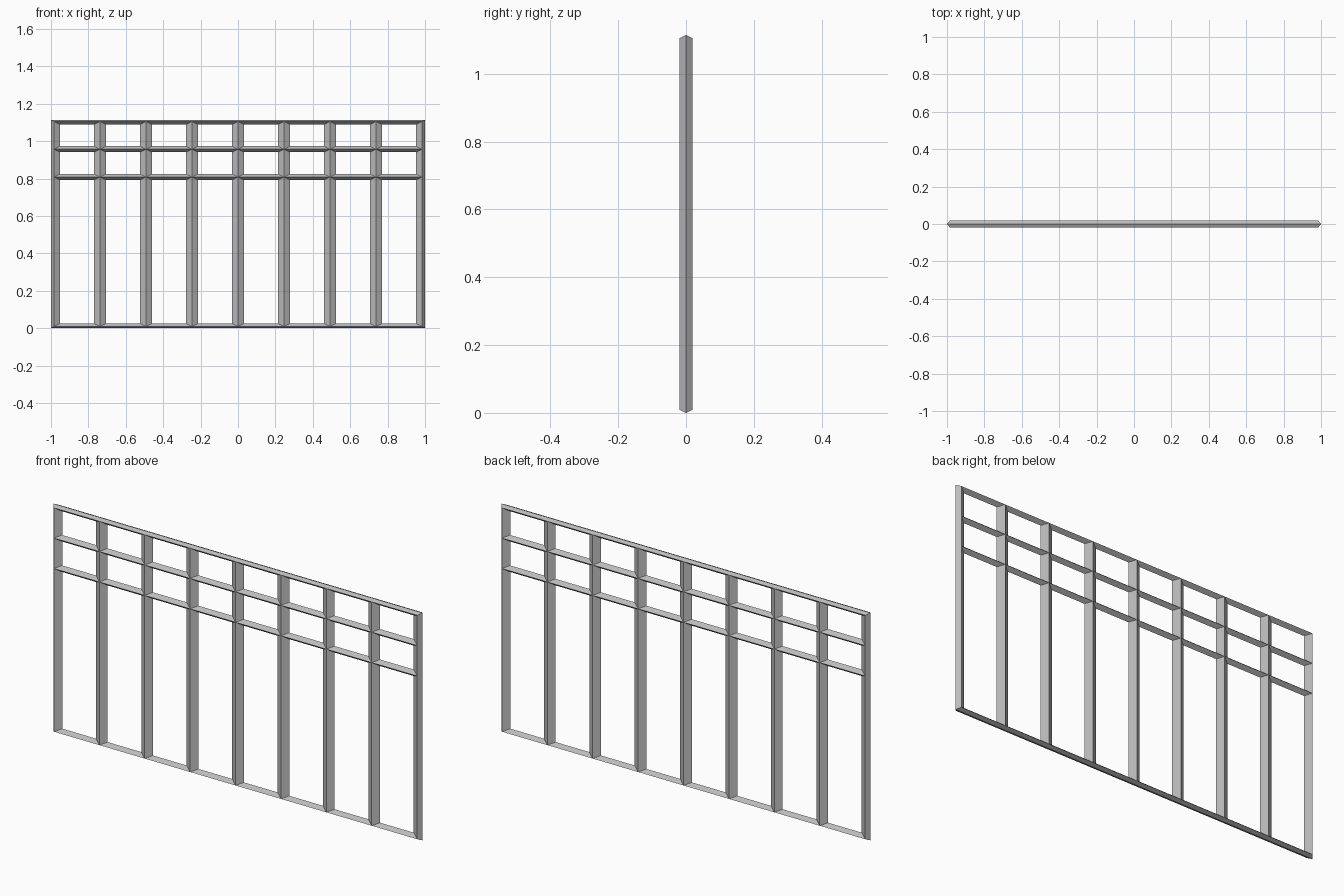
import bpy
import bmesh

if "Cube" in bpy.data.objects:
    bpy.data.objects.remove(bpy.data.objects["Cube"])

# Lattice centre lines and bar profile
BAYS = 8
X_END = 0.984
xs = [-X_END + 2 * X_END * i / BAYS for i in range(BAYS + 1)]
zs = [0.009, 0.808, 0.957, 1.105]
DEPTH = 0.0195               # ridge distance from the middle plane
HALF_W, HALF_H = 0.032, 0.016  # half width of upright, half height of rail
RIM_X, RIM_Z = 0.016, 0.009    # outer bevel of the border bars

metal = bpy.data.materials.new("grey metal")
metal.diffuse_color = (0.5, 0.5, 0.5, 1)
metal.use_nodes = True
metal.node_tree.nodes["Principled BSDF"].inputs["Base Color"].default_value = metal.diffuse_color

bm = bmesh.new()


def ridge_points(y):
    return [[bm.verts.new((x, y, z)) for z in zs] for x in xs]


def ring(grid, i, j):
    return [grid[i][j], grid[i + 1][j], grid[i + 1][j + 1], grid[i][j + 1]]


def bridge(a, b):
    n = len(a)
    for k in range(n):
        m = (k + 1) % n
        bm.faces.new((a[k], a[m], b[m], b[k]))


front, back = ridge_points(-DEPTH), ridge_points(DEPTH)

# Openings: mitred slopes from the ridges to the inner edge of each bay
for i in range(len(xs) - 1):
    for j in range(len(zs) - 1):
        x0, x1 = xs[i] + HALF_W, xs[i + 1] - HALF_W
        z0, z1 = zs[j] + HALF_H, zs[j + 1] - HALF_H
        hole = [bm.verts.new((x, 0, z))
                for x, z in ((x0, z0), (x1, z0), (x1, z1), (x0, z1))]
        bridge(ring(front, i, j), hole)
        bridge(hole, ring(back, i, j))

# Border: pointed outer edge all around the frame
nx, nz = len(xs) - 1, len(zs) - 1
loop = ([(i, 0) for i in range(nx)] + [(nx, j) for j in range(nz)]
        + [(i, nz) for i in range(nx, 0, -1)] + [(0, j) for j in range(nz, 0, -1)])
rim = []
for i, j in loop:
    dx = RIM_X * ((i == nx) - (i == 0))
    dz = RIM_Z * ((j == nz) - (j == 0))
    rim.append(bm.verts.new((xs[i] + dx, 0, zs[j] + dz)))
bridge([front[i][j] for i, j in loop], rim)
bridge(rim, [back[i][j] for i, j in loop])

bmesh.ops.recalc_face_normals(bm, faces=bm.faces)
mesh = bpy.data.meshes.new("lattice_frame")
bm.to_mesh(mesh)
bm.free()
mesh.materials.append(metal)
frame = bpy.data.objects.new("lattice_frame", mesh)
bpy.context.collection.objects.link(frame)
